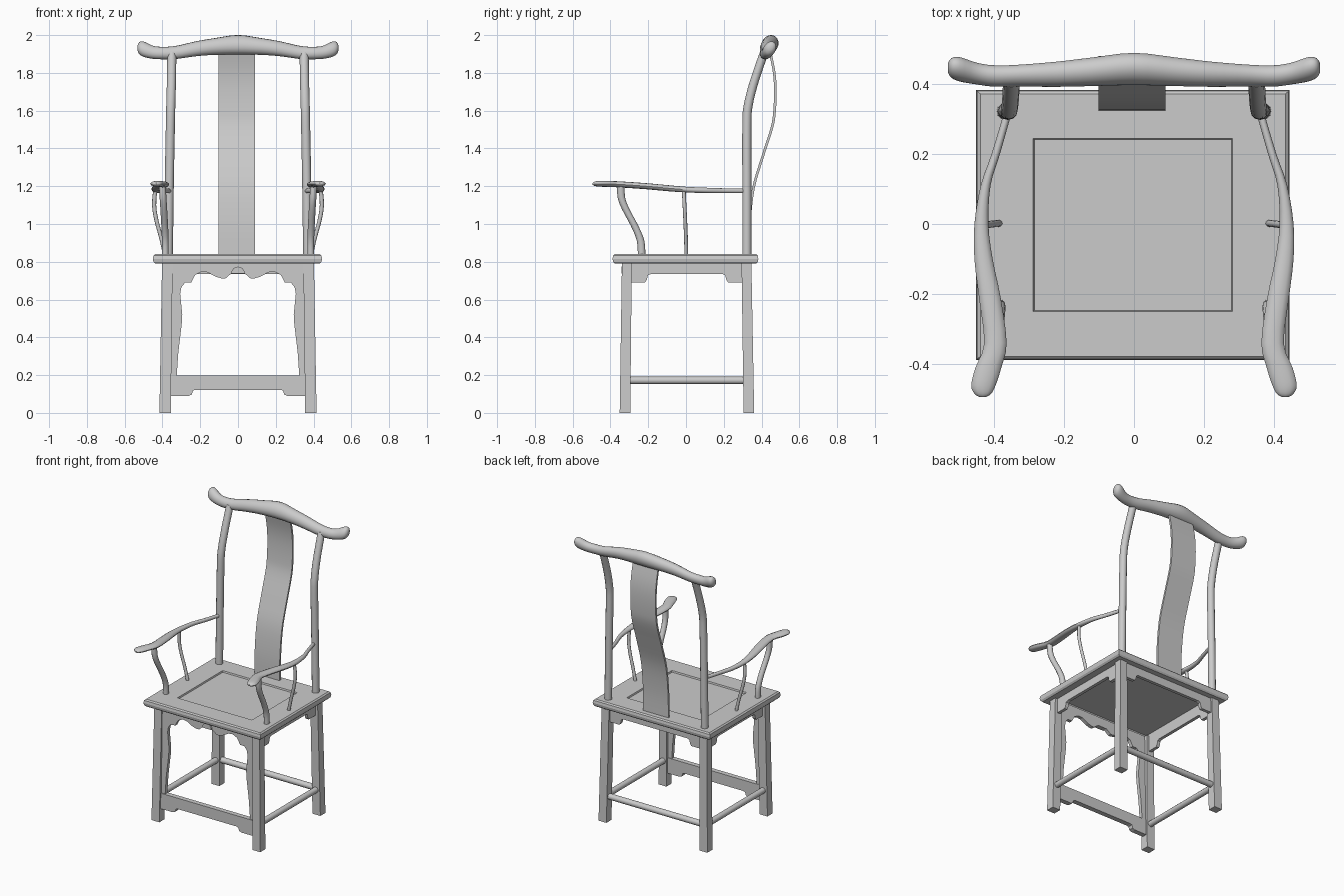
import bpy, bmesh
from math import cos, sin, pi, radians
from mathutils import Vector

cube = bpy.data.objects.get("Cube")
if cube:
    bpy.data.objects.remove(cube, do_unlink=True)

mat = bpy.data.materials.new("grey wood")
mat.use_nodes = True
GREY = (0.6, 0.6, 0.6, 1)
mat.diffuse_color = GREY
mat.node_tree.nodes["Principled BSDF"].inputs["Base Color"].default_value = GREY

X, Y, Z = Vector((1, 0, 0)), Vector((0, 1, 0)), Vector((0, 0, 1))


def finish(name, bm, smooth):
    bmesh.ops.recalc_face_normals(bm, faces=bm.faces)
    mesh = bpy.data.meshes.new(name)
    bm.to_mesh(mesh)
    bm.free()
    mesh.materials.append(mat)
    obj = bpy.data.objects.new(name, mesh)
    bpy.context.collection.objects.link(obj)
    if smooth:
        bpy.ops.object.select_all(action='DESELECT')
        obj.select_set(True)
        bpy.context.view_layer.objects.active = obj
        bpy.ops.object.shade_smooth_by_angle(angle=radians(40))
    return obj


def skin(name, rings, smooth=False):
    """Bridge a list of point rings and cap both ends."""
    bm = bmesh.new()
    loops = [[bm.verts.new(p) for p in ring] for ring in rings]
    n = len(loops[0])
    for a, b in zip(loops, loops[1:]):
        for i in range(n):
            j = (i + 1) % n
            bm.faces.new((a[i], a[j], b[j], b[i]))
    bm.faces.new(loops[0])
    bm.faces.new(loops[-1])
    return finish(name, bm, smooth)


def refine(rows, steps):
    """Smooth curve through rows of numbers."""
    rows = [Vector(r) for r in rows]
    out = []
    for i in range(len(rows) - 1):
        p0, p1 = rows[max(i - 1, 0)], rows[i]
        p2, p3 = rows[i + 1], rows[min(i + 2, len(rows) - 1)]
        for k in range(steps):
            t = k / steps
            out.append(0.5 * (2 * p1 + (p2 - p0) * t + (2 * p0 - 5 * p1 + 4 * p2 - p3) * t ** 2
                              + (3 * p1 - p0 - 3 * p2 + p3) * t ** 3))
    return out + [rows[-1]]


def rod(name, rows, u, v, steps=3, sides=12):
    """Oval rod; each row holds x, y, z and the two half widths along u and v."""
    rings = []
    for x, y, z, a, b in refine(rows, steps):
        angles = [2 * pi * i / sides for i in range(sides)]
        rings.append([Vector((x, y, z)) + u * a * cos(t) + v * b * sin(t) for t in angles])
    return skin(name, rings, True)


def rect(cx, cy, hx, hy, z):
    return [(cx + i * hx, cy + j * hy, z) for i, j in ((-1, -1), (1, -1), (1, 1), (-1, 1))]


def board(name, outline, origin, u, thick):
    """Upright board: outline in (u, z), extruded along thick."""
    base = [Vector(origin) + u * a + Z * b for a, b in outline]
    return skin(name, [base, [p + thick for p in base]])


def mirrored(half):
    return half + [(-a, b) for a, b in reversed(half)]


# Seat: rounded frame with a sunken panel above and a hollow below
seat_profile = [(.365, .315, .815), (.365, .315, .79), (.435, .375, .79), (.445, .383, .8),
                (.448, .386, .815), (.445, .383, .832), (.436, .375, .84),
                (.285, .247, .84), (.282, .244, .83)]
skin("seat", [rect(-.003, -.003, hx, hy, z) for hx, hy, z in seat_profile])

for s, side in ((1, "left"), (-1, "right")):
    # Square legs, slightly splayed
    for y0, y1, end in ((-.323, -.313, "front"), (.333, .32, "back")):
        skin(f"{side}_{end}_leg", [rect(s * .386, y0, .03, .028, 0),
                                   rect(s * .374, y1, .028, .026, .8)])
    # Back posts rising to the crest rail
    rod(f"{side}_back_post", [(s * x, y, z, .024, .024) for x, y, z in (
        (.369, .322, .8), (.364, .322, 1.2), (.358, .322, 1.52), (.356, .328, 1.62),
        (.353, .354, 1.73), (.351, .39, 1.84), (.35, .415, 1.91))], X, Y)
    # Curved armrest, flaring towards the front
    rod(f"{side}_armrest", [(s * x, y, z, a, b) for x, y, z, a, b in (
        (.36, .32, 1.175, .011, .012), (.395, .2, 1.176, .012, .013),
        (.424, .11, 1.178, .014, .014), (.436, 0, 1.182, .02, .015),
        (.43, -.1, 1.19, .026, .016), (.412, -.21, 1.2, .031, .016),
        (.396, -.34, 1.209, .032, .016), (.416, -.41, 1.212, .037, .016),
        (.43, -.46, 1.213, .035, .015), (.432, -.485, 1.213, .024, .011),
        (.432, -.495, 1.213, .008, .004))], X, Z)
    # Front arm post with a forward bend
    rod(f"{side}_arm_post", [(s * x, y, z, .018, .02) for x, y, z in (
        (.385, -.235, .83), (.385, -.24, .91), (.388, -.272, .99), (.393, -.32, 1.08),
        (.397, -.342, 1.14), (.4, -.345, 1.205))], X, Y)
    # Slim strut in the middle of the arm
    rod(f"{side}_arm_strut", [(s * x, y, z, .011, .01) for x, y, z in (
        (.385, .002, .83), (.405, 0, .92), (.432, -.004, 1.02), (.444, -.008, 1.1),
        (.438, -.012, 1.18))], X, Y)
    # Side stretcher
    rod(f"{side}_stretcher", [(s * .382, y, .172, .02, .02) for y in (-.32, .33)], X, Z, 1)

rod("back_stretcher", [(x, .33, .172, .02, .02) for x in (-.38, .38)], Y, Z, 1)


# Stepped aprons on the sides and back
def apron_outline(h):
    return mirrored([(h, .8), (h, .69), (h - .085, .69), (h - .095, .705),
                     (h - .1, .728), (h - .115, .735)])


for s, side in ((1, "left"), (-1, "right")):
    board(f"{side}_apron", apron_outline(.305), (s * .385, .003, 0), Y, X * -.022 * s)
board("back_apron", apron_outline(.36), (0, .335, 0), X, Y * -.022)

# Front arch: scalloped apron running down both legs
board("front_arch", mirrored([
    (.36, .8), (.375, .19), (.325, .19), (.316, .32), (.298, .47), (.295, .52), (.306, .63),
    (.3, .665), (.28, .69), (.248, .69), (.235, .715), (.225, .732), (.19, .748), (.16, .744),
    (.12, .722), (.085, .711), (.065, .713), (.045, .73), (.032, .738)]),
    (0, -.332, 0), X, Y * .024)
board("arch_ornament", [(.036 * cos(pi * i / 8), .738 + .036 * sin(pi * i / 8))
                        for i in range(9)], (0, -.341, 0), X, Y * .012)

# Front foot rail with bracket ends
board("front_foot_rail", mirrored([(.375, .197), (.375, .09), (.262, .09), (.245, .097),
                                   (.238, .118), (.225, .122)]),
      (0, -.338, 0), X, Y * .034)

# Back splat: thin S-curved board
splat_path = refine([(.332, .83), (.335, 1), (.357, 1.19), (.407, 1.36), (.455, 1.51),
                     (.469, 1.6), (.473, 1.72), (.464, 1.82), (.44, 1.93)], 4)
skin("back_splat", [rect(-.006, y, .096, .007, z) for y, z in splat_path], True)

# Crest rail: leaning oval section, high in the middle with upturned ends
half_crest = [(.532, .446, 1.932, .014, .012), (.522, .446, 1.931, .034, .026),
              (.498, .442, 1.925, .043, .032), (.45, .43, 1.909, .036, .03),
              (.4, .423, 1.905, .034, .03), (.33, .424, 1.908, .036, .03),
              (.22, .428, 1.928, .041, .035), (.12, .435, 1.94, .046, .04)]
crest = half_crest + [(0, .443, 1.949, .054, .044)]
crest += [(-x, *rest) for x, *rest in reversed(half_crest)]
rod("crest_rail", crest, Vector((0, .5, .866)), Vector((0, -.866, .5)), 3, 16)
